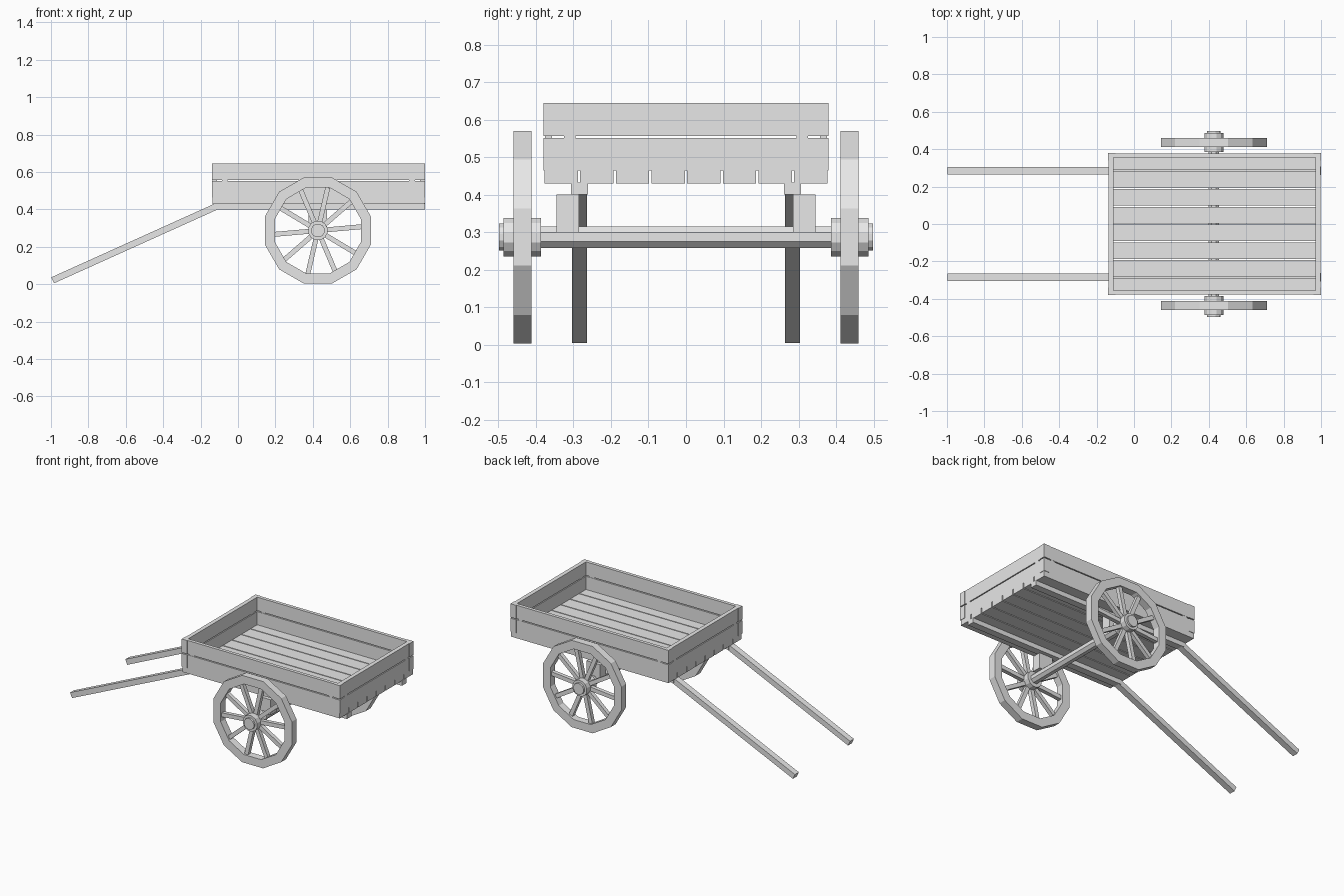
import bpy, bmesh
from math import sin, cos, pi, radians, atan2, hypot
from mathutils import Matrix, Vector

cube = bpy.data.objects.get("Cube")
if cube:
    bpy.data.objects.remove(cube, do_unlink=True)

wood = bpy.data.materials.new("plain_grey_wood")
GREY = (0.8, 0.8, 0.8, 1)
wood.diffuse_color = GREY
wood.use_nodes = True
wood.node_tree.nodes["Principled BSDF"].inputs["Base Color"].default_value = GREY


def finish(name, bm):
    bmesh.ops.recalc_face_normals(bm, faces=bm.faces[:])
    mesh = bpy.data.meshes.new(name)
    bm.to_mesh(mesh)
    bm.free()
    mesh.materials.append(wood)
    obj = bpy.data.objects.new(name, mesh)
    bpy.context.collection.objects.link(obj)
    return obj


def add_box(bm, lo, hi, matrix=Matrix()):
    lo, hi = Vector(lo), Vector(hi)
    place = Matrix.Translation((lo + hi) / 2) @ Matrix.Diagonal((*(hi - lo), 1))
    bmesh.ops.create_cube(bm, size=1, matrix=matrix @ place)


def box(name, lo, hi, matrix=Matrix()):
    bm = bmesh.new()
    add_box(bm, lo, hi, matrix)
    return finish(name, bm)


def add_rod(bm, radius, y0, y1, sides=12):
    """Cylinder along y through the wheel centre."""
    place = (Matrix.Translation((CX, (y0 + y1) / 2, CZ))
             @ Matrix.Rotation(pi / 2, 4, 'X') @ Matrix.Rotation(pi / sides, 4, 'Z'))
    bmesh.ops.create_cone(bm, cap_ends=True, segments=sides, radius1=radius,
                          radius2=radius, depth=y1 - y0, matrix=place)


CX, CZ = 0.427, 0.287
X0, X1, Y = -0.14, 1.0, 0.38
FLOOR, DECK, TOP = 0.43, 0.465, 0.645
WALL = 0.025

# Floor planks with narrow gaps
pitch = 0.095
for i in range(8):
    y0 = (i - 4) * pitch
    box(f"floor_plank_{i + 1}", (X0 + 0.003, max(y0 + 0.003, -0.377), FLOOR),
        (X1 - 0.003, min(y0 + pitch - 0.003, 0.377), DECK))

# Two rows of wall boards, thickened slightly at the corners
for row, z0, z1 in (("lower", DECK, 0.551), ("upper", 0.557, TOP)):
    for side, s in (("left", 1), ("right", -1)):
        bm = bmesh.new()
        ya, yb = sorted((s * (Y - WALL), s * (Y - 0.003)))
        add_box(bm, (X0 + 0.003, ya, z0), (X1 - 0.003, yb, z1))
        finish(f"{row}_long_board_{'back' if s > 0 else 'front'}", bm)
    for end, xa, xb in (("shaft_end", X0 + 0.003, X0 + 0.03), ("tail_end", X1 - 0.03, X1 - 0.003)):
        box(f"{row}_{end}_board", (xa, -Y + WALL, z0), (xb, Y - WALL, z1))
    for cx, sx in ((X0, 1), (X1, -1)):
        for sy in (1, -1):
            bm = bmesh.new()
            xs = sorted((cx, cx + sx * 0.04))
            ys = sorted((sy * Y, sy * (Y - WALL)))
            add_box(bm, (xs[0], ys[0], z0), (xs[1], ys[1], z1))
            xs = sorted((cx, cx + sx * 0.03))
            ys = sorted((sy * Y, sy * (Y - 0.04)))
            add_box(bm, (xs[0], ys[0], z0), (xs[1], ys[1], z1))
            finish(f"{row}_corner_post", bm)

# Spacers between the board rows
for sy in (1, -1):
    for xa in (X0 + 0.003, X1 - 0.028):
        box("end_spacer", (xa, sy * 0.31 - 0.015, 0.55), (xa + WALL, sy * 0.31 + 0.015, 0.558))
    for xc in (X0 + 0.07, X1 - 0.07):
        ys = sorted((sy * 0.357, sy * 0.376))
        box("side_spacer", (xc - 0.015, ys[0], 0.55), (xc + 0.015, ys[1], 0.558))

# Runners, sloping shafts and axle blocks
foot, head = Vector((-0.991, 0, 0.021)), Vector((-0.115, 0, 0.416))
run = head - foot
slope = Matrix.Translation(foot) @ Matrix.Rotation(-atan2(run.z, run.x), 4, 'Y')
for side, s in (("back", 1), ("front", -1)):
    yc = s * 0.284
    box(f"runner_{side}", (X0 + 0.015, yc - 0.023, 0.40), (X1, yc + 0.023, FLOOR + 0.003))
    box(f"shaft_{side}", (0, yc - 0.02, -0.0175), (run.length, yc + 0.02, 0.0175), slope)
    box(f"axle_block_{side}", (CX - 0.05, s * 0.315 - 0.03, 0.30),
        (CX + 0.05, s * 0.315 + 0.03, 0.40))

# Axle
bm = bmesh.new()
add_rod(bm, 0.031, -0.40, 0.40, 8)
finish("axle", bm)


# Wheels: twelve-sided rim, ten spokes, stepped hub
def wheel(side, s):
    ya, yb = sorted((s * 0.412, s * 0.46))
    bm = bmesh.new()
    rings = []
    for k in range(12):
        a = radians(15 + 30 * k)
        rings.append([bm.verts.new((CX + r * cos(a), y, CZ + r * sin(a)))
                      for r, y in ((0.293, ya), (0.293, yb), (0.238, yb), (0.238, ya))])
    for k, ring in enumerate(rings):
        nxt = rings[(k + 1) % 12]
        for j in range(4):
            n = (j + 1) % 4
            bm.faces.new((ring[j], ring[n], nxt[n], nxt[j]))
    finish(f"wheel_rim_{side}", bm)

    bm = bmesh.new()
    yc = s * 0.436
    for k in range(10):
        turn = Matrix.Translation((CX, yc, CZ)) @ Matrix.Rotation(-radians(5 + 36 * k), 4, 'Y')
        add_box(bm, (0.03, -0.013, -0.013), (0.236, 0.013, 0.013), turn)
    finish(f"wheel_spokes_{side}", bm)

    bm = bmesh.new()
    for r, y0, y1 in ((0.053, 0.386, 0.486), (0.037, 0.48, 0.498)):
        add_rod(bm, r, *sorted((s * y0, s * y1)))
    finish(f"wheel_hub_{side}", bm)


wheel("back", 1)
wheel("front", -1)
